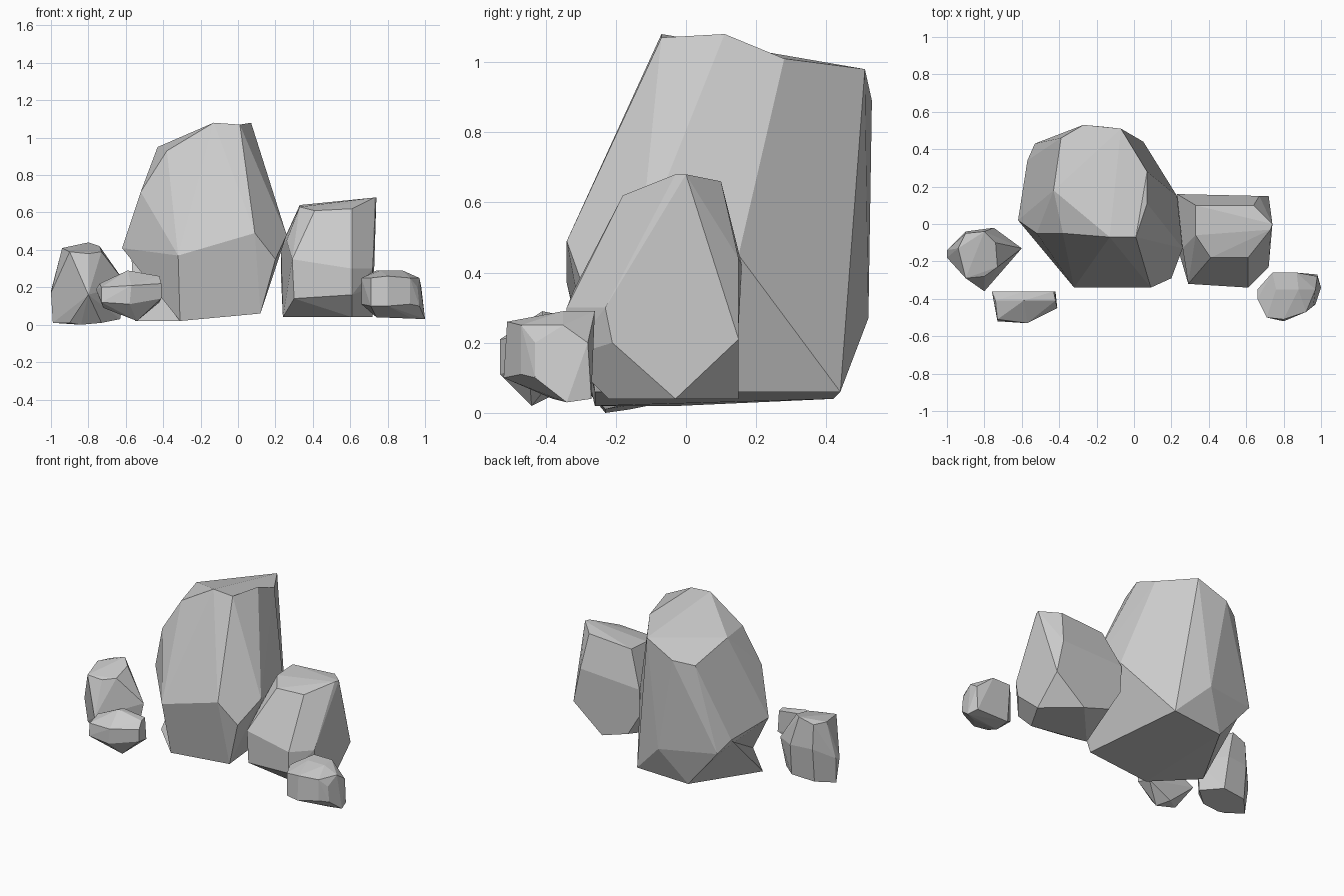
import bpy
import bmesh
from math import radians

default_cube = bpy.data.objects.get("Cube")
if default_cube:
    bpy.data.objects.remove(default_cube, do_unlink=True)


def make_material(name, colour):
    material = bpy.data.materials.new(name)
    material.use_nodes = True
    material.diffuse_color = colour
    shader = material.node_tree.nodes["Principled BSDF"]
    shader.inputs["Base Color"].default_value = colour
    shader.inputs["Roughness"].default_value = .9
    return material


stone_grey = make_material("stone grey", (.6, .6, .6, 1))


def make_rock(name, **rings):
    """Wrap a faceted skin around the corner rings of a boulder."""
    mesh_builder = bmesh.new()
    for corners in rings.values():
        for corner in corners:
            mesh_builder.verts.new(corner)
    hull = bmesh.ops.convex_hull(mesh_builder, input=mesh_builder.verts[:])
    loose = set(hull["geom_interior"]) | set(hull["geom_unused"])
    loose_verts = [item for item in loose if isinstance(item, bmesh.types.BMVert)]
    bmesh.ops.delete(mesh_builder, geom=loose_verts, context="VERTS")
    # Merge nearly level triangles into broad chiselled facets
    bmesh.ops.dissolve_limit(mesh_builder, angle_limit=radians(7),
                             verts=mesh_builder.verts[:],
                             edges=mesh_builder.edges[:])
    bmesh.ops.recalc_face_normals(mesh_builder, faces=mesh_builder.faces[:])
    mesh = bpy.data.meshes.new(name)
    mesh_builder.to_mesh(mesh)
    mesh_builder.free()
    mesh.materials.append(stone_grey)
    rock = bpy.data.objects.new(name, mesh)
    bpy.context.collection.objects.link(rock)
    return rock


# Corners of the large boulder that its foot and ridge also grow from
front_foot = (-.31, -.26, .02)
back_foot = (-.31, .42, .04)
side_corner = (-.57, .34, .37)
front_peak = (.01, -.07, 1.07)
back_peak = (.07, .28, 1.01)
front_hip = (.09, -.34, .49)
side_hip = (.26, -.13, .48)
back_hip = (.23, .15, .45)

# Large boulder leaning back from the front
make_rock(
    "large_boulder",
    base=[front_foot, (.12, -.26, .06), (.05, .44, .06), back_foot],
    waist=[(-.32, -.34, .37), front_hip, (.2, -.29, .35),
           side_hip, back_hip, (-.16, .52, .27),
           (-.53, .43, .3), side_corner, (-.62, .02, .41)],
    shoulder=[(-.52, -.05, .71), (-.38, -.05, .93), (-.43, .18, .95),
              (-.39, .46, .86), (-.27, .53, .89)],
    crown=[(-.13, -.07, 1.08), front_peak, back_peak, (-.07, .51, .98)],
)

# Pointed foot jutting out under the boulder's side
make_rock("boulder_foot", base=[front_foot, back_foot, (-.55, -.02, .02)],
          tip=[side_corner])

# Raised ridge along the boulder's upper edge
make_rock("boulder_ridge", base=[front_hip, side_hip, back_hip],
          crown=[front_peak, back_peak, (.07, .11, 1.08)])

# Blocky boulder beside it
make_rock(
    "middle_boulder",
    base=[(.32, .15, .1), (.51, .15, .04), (.24, -.15, .04),
          (.61, -.22, .04), (.72, -.03, .04)],
    waist=[(.3, -.32, .14), (.61, -.34, .16), (.72, -.21, .2),
           (.72, .15, .21), (.23, .15, .25)],
    shoulder=[(.29, -.32, .35), (.61, -.34, .3), (.72, -.23, .3),
              (.26, -.13, .45), (.23, .16, .42), (.67, .15, .44)],
    crown=[(.33, .1, .64), (.64, .1, .66), (.74, 0, .68), (.73, -.03, .68),
           (.61, -.18, .62), (.41, -.18, .61), (.33, -.06, .63)],
)

# Upright rock at the far side
make_rock(
    "tall_rock",
    base=[(-.99, -.16, .01), (-.9, -.23, .01), (-.84, -.23, 0),
          (-.73, -.23, .01), (-.63, -.15, .03), (-.74, -.05, .04),
          (-.9, -.06, .03)],
    waist=[(-1, -.14, .18), (-1, -.18, .17), (-.8, -.36, .16),
           (-.6, -.13, .22), (-.75, -.02, .25), (-.9, -.04, .25)],
    crown=[(-.94, -.13, .41), (-.9, -.05, .41), (-.8, -.04, .44),
           (-.74, -.1, .42), (-.73, -.23, .39), (-.8, -.28, .38),
           (-.9, -.29, .39)],
)

# Flat stone lying in front
make_rock(
    "flat_stone",
    base=[(-.54, -.44, .02), (-.72, -.48, .09), (-.6, -.38, .05)],
    waist=[(-.76, -.36, .19), (-.73, -.52, .12), (-.58, -.53, .11),
           (-.41, -.45, .14), (-.42, -.36, .12)],
    crown=[(-.73, -.51, .2), (-.57, -.53, .21), (-.41, -.45, .22),
           (-.74, -.41, .22), (-.59, -.41, .29), (-.42, -.41, .26),
           (-.43, -.36, .26), (-.59, -.36, .28)],
)

# Small rounded stone at the near corner
make_rock(
    "small_stone",
    base=[(.74, -.38, .04), (.92, -.38, .04), (1, -.34, .03),
          (.98, -.27, .04), (.75, -.27, .04)],
    waist=[(.66, -.35, .11), (.71, -.5, .1), (.8, -.52, .1),
           (.92, -.47, .11), (.97, -.43, .1), (.98, -.29, .1)],
    shoulder=[(.66, -.4, .25), (.71, -.5, .25), (.8, -.51, .26),
              (.92, -.47, .25), (.96, -.43, .2), (.97, -.35, .25),
              (.98, -.28, .2), (.66, -.35, .25)],
    crown=[(.76, -.35, .29), (.88, -.35, .29), (.87, -.26, .29),
           (.74, -.26, .29)],
)
